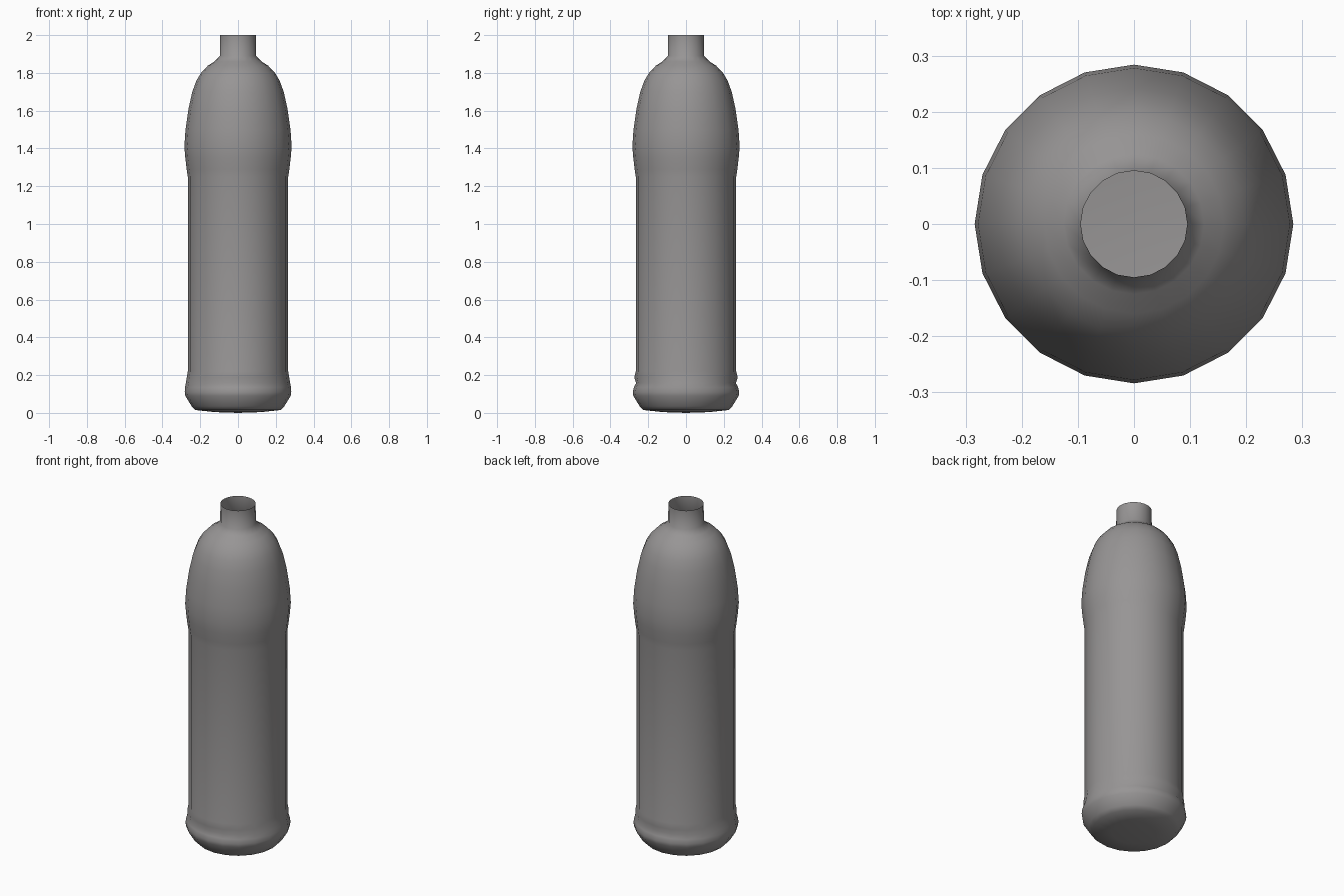
import bpy, bmesh, math

SIDES = 20

# Bottle outline: (radius at the sides, radius at front/back, height)
profile = [
    (0.12, 0.12, 0.004),
    (0.225, 0.225, 0.015),
    (0.245, 0.245, 0.035),
    (0.279, 0.279, 0.090),
    (0.282, 0.282, 0.110),
    (0.281, 0.276, 0.135),
    (0.276, 0.264, 0.158),   # grip groove, deepest at front and back
    (0.271, 0.274, 0.188),
    (0.266, 0.266, 0.220),
    (0.266, 0.266, 1.250),   # straight label wall
    (0.272, 0.272, 1.290),
    (0.279, 0.279, 1.350),
    (0.284, 0.284, 1.410),   # widest part of the shoulder
    (0.278, 0.278, 1.500),
    (0.262, 0.262, 1.610),
    (0.242, 0.242, 1.700),
    (0.220, 0.220, 1.760),
    (0.196, 0.196, 1.800),
    (0.160, 0.160, 1.838),
    (0.125, 0.125, 1.860),
    (0.096, 0.096, 1.890),   # neck
    (0.095, 0.095, 2.000),
]

bm = bmesh.new()
rings = []
for rx, ry, z in profile:
    ring = []
    for i in range(SIDES):
        a = 2 * math.pi * i / SIDES
        r = rx + (ry - rx) * math.sin(a) ** 2
        ring.append(bm.verts.new((r * math.cos(a), r * math.sin(a), z)))
    rings.append(ring)

# Wall, open at the mouth
for low, high in zip(rings, rings[1:]):
    for i in range(SIDES):
        j = (i + 1) % SIDES
        bm.faces.new((low[i], low[j], high[j], high[i]))

# Slightly domed base
centre = bm.verts.new((0, 0, 0))
for i in range(SIDES):
    bm.faces.new((centre, rings[0][(i + 1) % SIDES], rings[0][i]))

for f in bm.faces:
    f.smooth = True

mesh = bpy.data.meshes.new("bottle")
bm.to_mesh(mesh)
bm.free()

# Single grey colour
mat = bpy.data.materials.new("warm grey")
mat.diffuse_color = (0.31, 0.30, 0.30, 1)
mesh.materials.append(mat)

bottle = bpy.data.objects.new("bottle", mesh)
bpy.context.collection.objects.link(bottle)
